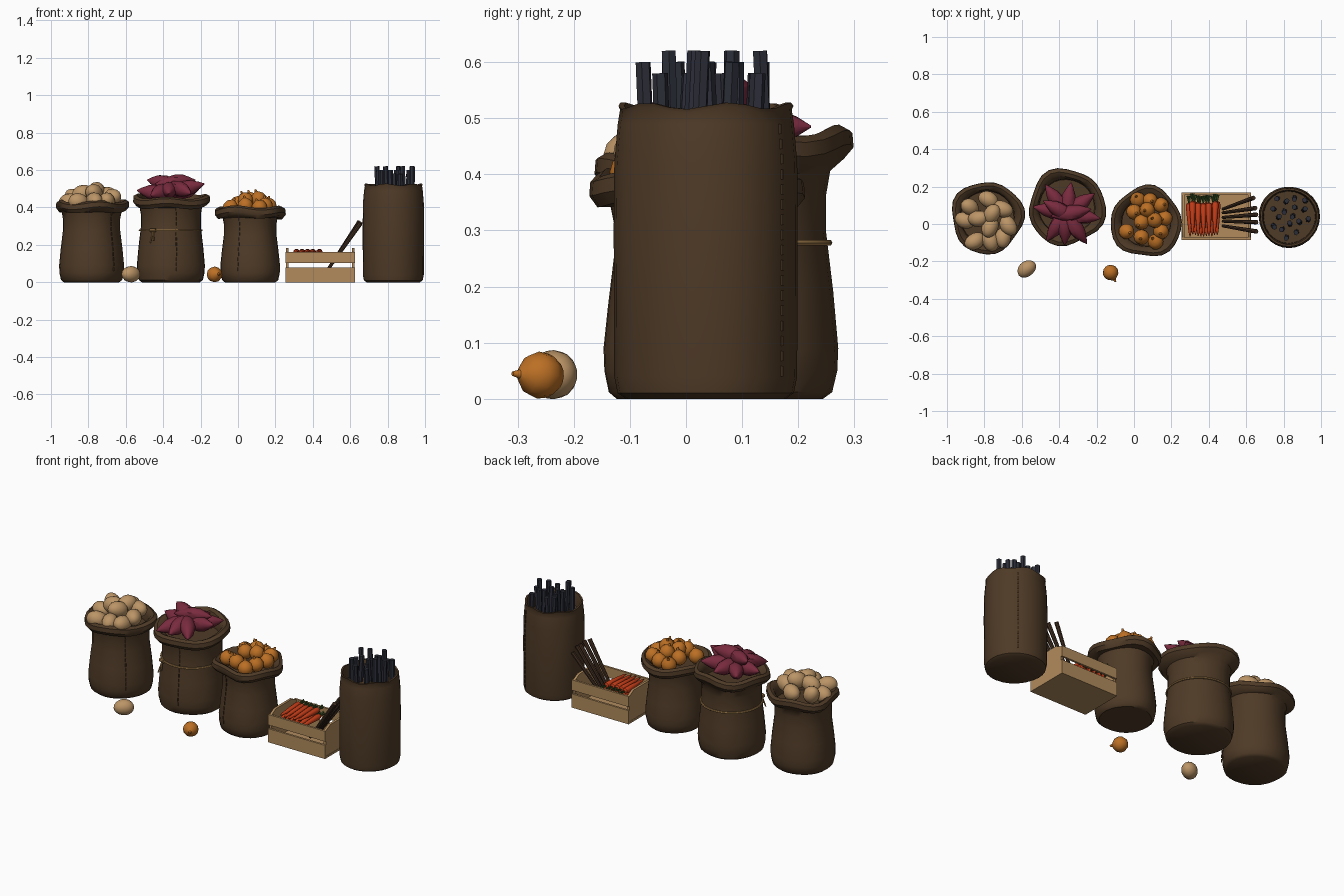
import bpy, bmesh, random
from math import sin, cos, pi, radians
from mathutils import Vector, Matrix

random.seed(4)
cube = bpy.data.objects.get("Cube")
if cube:
    bpy.data.objects.remove(cube, do_unlink=True)


def material(name, *rgb):
    m = bpy.data.materials.new(name)
    m.use_nodes = True
    m.diffuse_color = (*rgb, 1)
    m.node_tree.nodes["Principled BSDF"].inputs["Base Color"].default_value = (*rgb, 1)
    return m


BURLAP = material("burlap brown", .078, .043, .02)
TAN = material("potato tan", .5, .3, .135)
PURPLE = material("yam purple", .19, .024, .048)
AMBER = material("onion amber", .5, .16, .018)
ORANGE = material("carrot orange", .6, .05, .01)
GREEN = material("leaf green", .04, .09, .018)
WOOD = material("crate wood", .44, .26, .11)
ROPE = material("rope straw", .3, .17, .06)
BLACK = material("charcoal blue", .025, .027, .04)
ROOT = material("root brown", .06, .031, .017)


def finish(name, bm, mat, angle=40):
    bmesh.ops.recalc_face_normals(bm, faces=bm.faces)
    me = bpy.data.meshes.new(name)
    bm.to_mesh(me)
    bm.free()
    me.materials.append(mat)
    me.shade_smooth()
    me.set_sharp_from_angle(angle=radians(angle))
    ob = bpy.data.objects.new(name, me)
    bpy.context.collection.objects.link(ob)
    return ob


def lathe(name, mat, profile, segs, warp=None):
    """Spin (radius, z) pairs about z; warp(angle, ring) returns (radius factor, z shift)."""
    bm = bmesh.new()
    rings = []
    for i, (r, z) in enumerate(profile):
        ring = []
        for k in range(segs):
            a = 2 * pi * k / segs
            f, dz = warp(a, i) if warp else (1, 0)
            ring.append(bm.verts.new((r * f * cos(a), r * f * sin(a), z + dz)))
        rings.append(ring)
    for lo, hi in zip(rings, rings[1:]):
        for k in range(segs):
            n = (k + 1) % segs
            bm.faces.new((lo[k], lo[n], hi[n], hi[k]))
    bm.faces.new(rings[0])
    bm.faces.new(rings[-1])
    return finish(name, bm, mat)


def aim(ob, start, direction):
    """Put the origin at start and point local z along direction."""
    turn = Vector(direction).to_track_quat("Z", "Y").to_matrix().to_4x4()
    ob.matrix_world = Matrix.Translation(start) @ turn
    return ob


def stick(name, mat, a, b, r, segs=8, tip=1):
    a, b = Vector(a), Vector(b)
    return aim(lathe(name, mat, [(r, 0), (r * tip, (b - a).length)], segs), a, b - a)


def box(name, mat, lo, hi):
    bm = bmesh.new()
    bmesh.ops.create_cube(bm, size=1)
    lo, hi = Vector(lo), Vector(hi)
    for v in bm.verts:
        v.co = (lo + hi) / 2 + v.co * (hi - lo)
    return finish(name, bm, mat)


def stitches(name, x, y, profile, deg, z0, z1):
    """A dashed line of thread following the body profile."""
    a = radians(deg)
    z = z0
    while z < z1:
        for (r0, h0), (r1, h1) in zip(profile, profile[1:]):
            if h0 <= z < h1:
                r = r0 + (r1 - r0) * (z - h0) / (h1 - h0) + .001
                p = (x + r * cos(a), y + r * sin(a))
                stick(name, BURLAP, (*p, z), (*p, z + .018), .003, 6)
                break
        z += .027


def open_sack(name, x, y, R, top, rim, phase, tilt, seam):
    """Sack with a narrow waist and a thick, rolled, wavy collar."""
    body = [(R * .86, 0), (R * .95, .012), (R, .05), (R * 1.01, .09), (R * .96, top * .42),
            (R * .89, top * .65), (R * .89, top * .8), (R * .93, top * .88)]
    collar = [(rim * .92, top - .045), (rim, top - .025), (rim * .99, top), (rim * .9, top + .01),
              (rim * .8, top), (R * .84, top - .02), (R * .82, top - .06)]
    first = len(body)

    def warp(a, i):
        w = 1 if first <= i < first + 5 else .25
        fold = sin(3 * a + phase) * .045 + sin(5 * a + 2 * phase) * .03
        lift = sin(4 * a + phase) * .008 + sin(a) * tilt
        return 1 + fold * w, lift * w if i >= first - 1 else 0

    lathe(name, BURLAP, body + collar, 28, warp).location = (x, y, 0)
    stitches(name + "_stitch", x, y, body, seam, .06, top * .85)


open_sack("potato_sack", -.785, .035, .172, .425, .193, .6, .004, -46)
open_sack("yam_sack", -.36, .09, .18, .455, .205, 1.9, .016, -80)
open_sack("onion_sack", .065, .01, .158, .39, .19, 3.5, -.004, -114)

# Tall straight sack with a thin wavy mouth
tall = [(.142, 0), (.157, .01), (.163, .04), (.164, .3), (.163, .42), (.157, .49), (.153, .515),
        (.156, .522), (.146, .522), (.14, .5), (.138, .45)]
lathe("charcoal_sack", BURLAP, tall, 28,
      lambda a, i: (1 + .012 * sin(3 * a + i * .1), .006 * sin(6 * a) if i > 5 else 0)
      ).location = (.83, .037, 0)
stitches("charcoal_sack_stitch", .83, .037, tall[:7], 55, .04, .48)

# Charcoal sticks: a ring and a small core
for k in range(17):
    a, d = k * 2.4, .115 * ((k + .6) / 17) ** .5
    x, y = .83 + d * cos(a), .045 + d * 1.05 * sin(a)
    stick("charcoal_stick", BLACK, (x, y, .44),
          (x + random.uniform(-.01, .01), y + random.uniform(-.01, .01),
           random.choice((.58, .6, .62))), .014, 6)


# Potatoes
def potato(x, y, z, direction, r=.044):
    bm = bmesh.new()
    bmesh.ops.create_uvsphere(bm, u_segments=14, v_segments=9, radius=1)
    for v in bm.verts:
        v.co = Vector((v.co.x * r, v.co.y * r * 1.04, v.co.z * r * 1.3))
        v.co *= 1 + .05 * sin(v.co.z * 40 + v.co.x * 30)
    aim(finish("potato", bm, TAN, 60), (x, y, z), direction)


for x, y, z in [(-.9, .02, .43), (-.88, .09, .45), (-.78, .13, .45), (-.7, .08, .465),
                (-.67, -.01, .455), (-.7, -.075, .435), (-.85, -.09, .43), (-.77, -.09, .435),
                (-.83, .03, .475), (-.76, .05, .488), (-.77, -.02, .48)]:
    potato(x, y, z, (random.uniform(-1, 1), random.uniform(-1, 1), random.uniform(-.3, .3)))
potato(-.575, -.242, .043, (1, .8, 0), .042)

# Yams: fat spindles fanned out from the middle
spindle = [(.002, -.11), (.014, -.09), (.033, -.05), (.042, 0), (.036, .045), (.017, .085), (.002, .11)]
for deg, d, z, rise in [(-55, .09, .5, -.25), (-92, .06, .495, -.2), (-125, .07, .485, -.2),
                        (168, .07, .48, .1), (125, .08, .48, .05), (80, .06, .485, 0),
                        (35, .08, .485, .1), (-8, .08, .5, .25), (150, .03, .53, .15),
                        (10, .03, .535, .1)]:
    a = radians(deg)
    ob = lathe("yam", PURPLE, spindle, 10, lambda t, i: (1 + .06 * sin(2 * t + i), 0))
    aim(ob, (-.365 + d * cos(a), .055 + d * sin(a), z), (cos(a), sin(a), rise))

# Onions: round bulbs with a pointed neck
bulb = [(.006, -.041), (.024, -.035), (.039, -.016), (.042, .004), (.034, .024),
        (.019, .036), (.008, .043), (.004, .056)]


def onion(x, y, z, direction):
    aim(lathe("onion", AMBER, bulb, 12), (x, y, z), direction)


for x, y, z in [(.02, .13, .4), (.085, .125, .405), (.145, .1, .41), (0, .065, .42),
                (.07, .075, .44), (.165, .03, .41), (-.04, -.04, .4), (.04, .01, .44),
                (.11, .02, .445), (.04, -.07, .41), (.115, -.095, .4), (.145, -.04, .41)]:
    onion(x, y, z, (random.uniform(-.5, .5), random.uniform(-.5, .5), 1))
onion(-.125, -.26, .042, (.5, -.9, .05))

# Rope round the yam sack, with a knot and two loose ends
bm = bmesh.new()
for k in range(40):
    a = 2 * pi * k / 40
    for t in range(6):
        r = .165 + .006 * cos(t * pi / 3)
        bm.verts.new((r * cos(a), r * sin(a), .006 * sin(t * pi / 3)))
bm.verts.ensure_lookup_table()
for k in range(40):
    for t in range(6):
        n, u = (k + 1) % 40, (t + 1) % 6
        bm.faces.new([bm.verts[i] for i in (k * 6 + t, n * 6 + t, n * 6 + u, k * 6 + u)])
finish("rope", bm, ROPE).location = (-.36, .09, .278)
knot = (-.455, -.052, .278)
stick("rope_knot", ROPE, (-.47, -.05, .278), (-.44, -.06, .278), .01)
for x, z in ((-.47, .21), (-.45, .225)):
    stick("rope_end", ROPE, knot, (x, -.068, z), .004, 6)

# Crate: floor, slatted sides and peaked end boards
X0, X1, Y0, Y1 = .255, .625, -.085, .168
box("crate_floor", WOOD, (X0, Y0, 0), (X1, Y1, .012))
for y in (Y0, Y1 - .012):
    for z0, z1 in ((0, .08), (.102, .163)):
        box("crate_slat", WOOD, (X0, y, z0), (X1, y + .012, z1))
for x in (X0 + .002, X1 - .016):
    bm = bmesh.new()
    outline = [(Y0 + .01, .01), (Y1 - .01, .01), (Y1 - .01, .16), (Y1 - .05, .182),
               (Y0 + .05, .182), (Y0 + .01, .16)]
    face = bm.faces.new([bm.verts.new((x, y, z)) for y, z in outline])
    out = bmesh.ops.extrude_face_region(bm, geom=[face])
    for v in out["geom"]:
        if isinstance(v, bmesh.types.BMVert):
            v.co.x += .014
    finish("crate_end", bm, WOOD)

# Carrots with leafy tops, in two layers
root = [(.002, 0), (.007, .02), (.013, .09), (.017, .16), (.014, .175), (.005, .18)]
for k in range(11):
    top = k > 5
    x = .3 + .029 * (k % 6) + (.014 if top else 0)
    lean, z = random.uniform(-.04, .04), .162 if top else .127
    start = Vector((x, -.068 + random.uniform(0, .012), z))
    way = Vector((lean, 1, 0)).normalized()
    aim(lathe("carrot", ORANGE, root, 10), start, way)
    neck = start + way * .176
    for side in (-.009, 0, .009):
        stick("carrot_leaf", GREEN, neck, neck + Vector((side, .042, .01 - abs(side))), .003, 5, 1.5)

# Long roots leaning out of the crate
for y0, y1, x1, z1 in [(.08, .14, .64, .31), (.06, .085, .65, .325), (.035, .05, .655, .32),
                       (.015, .01, .655, .325), (-.01, -.04, .655, .315)]:
    stick("long_root", ROOT, (.475, y0, .06), (x1, y1, z1), .008, 8, 1.5)
